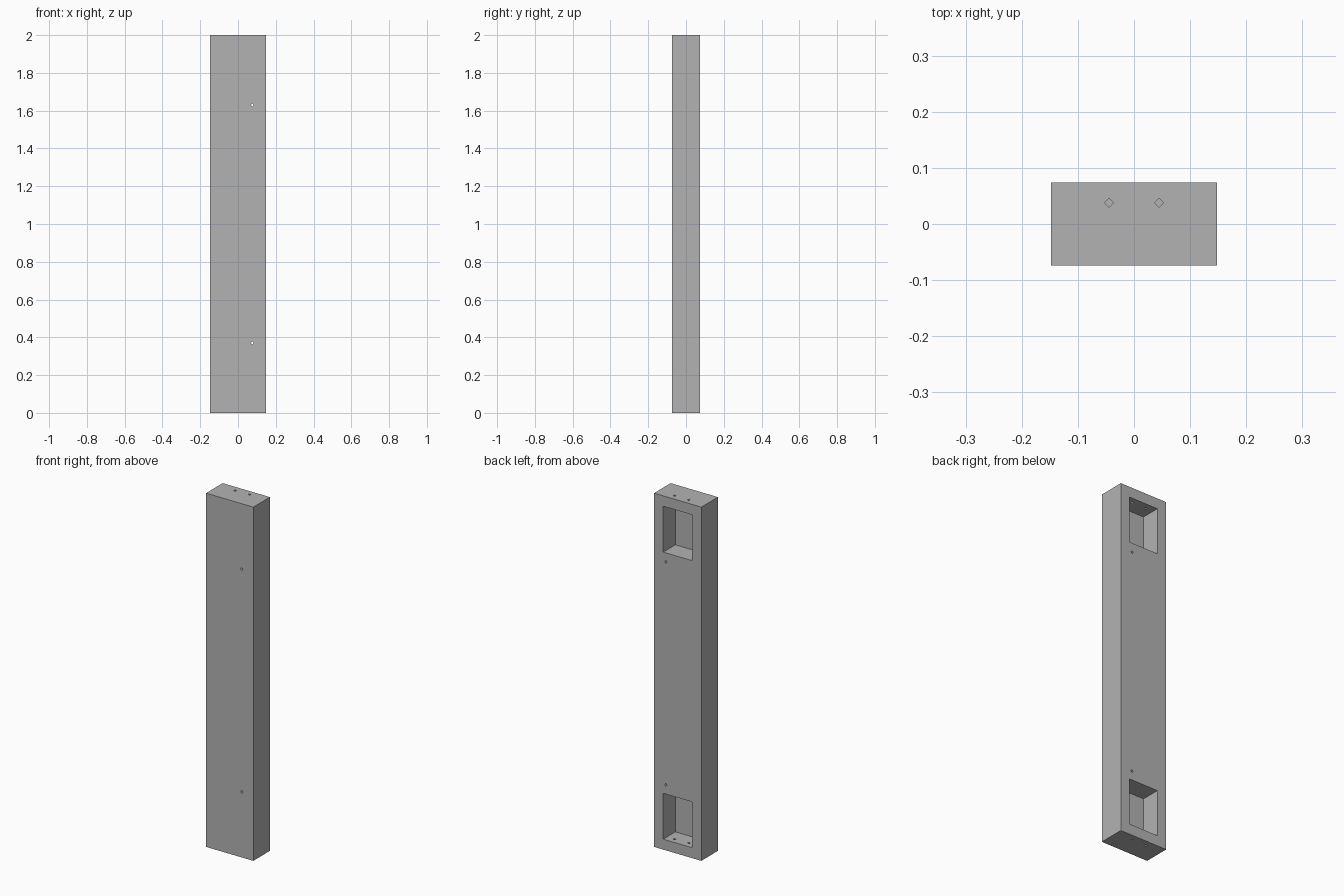
import bpy, bmesh, math
from mathutils import Matrix, Vector

if "Cube" in bpy.data.objects:
    bpy.data.objects.remove(bpy.data.objects["Cube"])

W, D, H = 0.295, 0.148, 2.0        # overall panel size
POCKET_X = 0.0905                  # half width of the pockets
POCKET_Z = (0.059, 0.318)          # lower pocket range, mirrored at the top
POCKET_FLOOR = -0.034              # y of the pocket's inner wall
HOLE_R = 0.008

grey = bpy.data.materials.new("concrete_grey")
grey.diffuse_color = (0.45, 0.45, 0.45, 1)
grey.use_nodes = True
grey.node_tree.nodes["Principled BSDF"].inputs["Base Color"].default_value = grey.diffuse_color


def add_box(bm, lo, hi):
    lo, hi = Vector(lo), Vector(hi)
    size = Matrix.Diagonal((*(hi - lo), 1))
    bmesh.ops.create_cube(bm, size=1, matrix=Matrix.Translation((lo + hi) / 2) @ size)


def add_hole(bm, centre, length, rotation=Matrix()):
    bmesh.ops.create_cone(bm, cap_ends=True, segments=4, radius1=HOLE_R, radius2=HOLE_R,
                          depth=length, matrix=Matrix.Translation(centre) @ rotation)


def make_object(name, bm):
    mesh = bpy.data.meshes.new(name)
    bmesh.ops.recalc_face_normals(bm, faces=bm.faces)
    bm.to_mesh(mesh)
    bm.free()
    mesh.materials.append(grey)
    obj = bpy.data.objects.new(name, mesh)
    bpy.context.collection.objects.link(obj)
    return obj


def cut(target, name, bm):
    cutter = make_object(name, bm)
    cutter.hide_render = True
    mod = target.modifiers.new(name, 'BOOLEAN')
    mod.operation, mod.solver, mod.object = 'DIFFERENCE', 'EXACT', cutter
    bpy.context.view_layer.objects.active = target
    bpy.ops.object.modifier_apply(modifier=mod.name)
    bpy.data.objects.remove(cutter)


# Solid panel
bm = bmesh.new()
add_box(bm, (-W / 2, -D / 2, 0), (W / 2, D / 2, H))
panel = make_object("wall_post", bm)

# Open pockets in the back, near both ends
bm = bmesh.new()
for z0, z1 in (POCKET_Z, (H - POCKET_Z[1], H - POCKET_Z[0])):
    add_box(bm, (-POCKET_X, POCKET_FLOOR, z0), (POCKET_X, D, z1))
cut(panel, "pocket_cutter", bm)

# Bolt holes from the ends into the pockets, and through holes front to back
bm = bmesh.new()
for z in (0.03, H - 0.03):
    for x in (-0.0445, 0.0445):
        add_hole(bm, (x, 0.038, z), 0.1)
for z in (0.37, H - 0.37):
    add_hole(bm, (0.0745, 0, z), D * 2, Matrix.Rotation(math.pi / 2, 4, 'X'))
cut(panel, "hole_cutter", bm)
